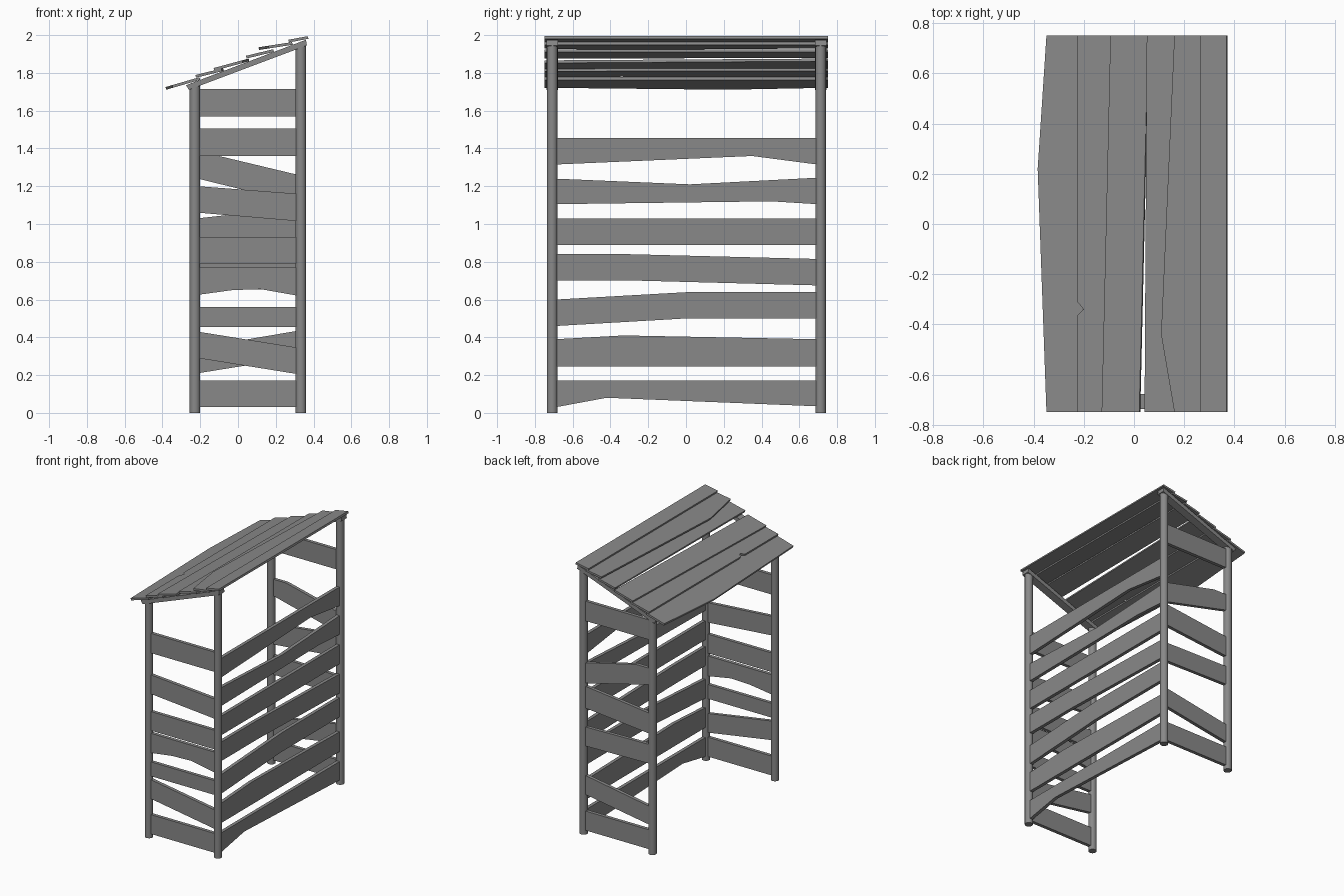
import bpy
import bmesh
import math
from mathutils import Vector

cube = bpy.data.objects.get("Cube")
if cube:
    bpy.data.objects.remove(cube, do_unlink=True)

# Single weathered wood colour
wood = bpy.data.materials.new("grey_wood")
wood.use_nodes = True
GREY = (0.25, 0.25, 0.25, 1)
wood.diffuse_color = GREY
wood.node_tree.nodes["Principled BSDF"].inputs["Base Color"].default_value = GREY

POST_X = (-0.228, 0.333)
POST_Y = (-0.708, 0.713)
POST_R = 0.028
BOARD_T = 0.025


def roof_z(x):
    """Height of the rafter tops."""
    return 1.839 + 0.379 * x


def slab(name, points, offset):
    """Solid made from a planar outline pushed along an offset."""
    bm = bmesh.new()
    face = bm.faces.new([bm.verts.new(p) for p in points])
    pushed = bmesh.ops.extrude_face_region(bm, geom=[face])["geom"]
    verts = [v for v in pushed if isinstance(v, bmesh.types.BMVert)]
    bmesh.ops.translate(bm, verts=verts, vec=Vector(offset))
    bmesh.ops.recalc_face_normals(bm, faces=bm.faces)
    mesh = bpy.data.meshes.new(name)
    bm.to_mesh(mesh)
    bm.free()
    obj = bpy.data.objects.new(name, mesh)
    bpy.context.collection.objects.link(obj)
    mesh.materials.append(wood)
    return obj


# Round corner posts
for x, height, side in zip(POST_X, (1.735, 1.95), ("low", "high")):
    for y, end in zip(POST_Y, ("front", "back")):
        bpy.ops.mesh.primitive_cylinder_add(
            vertices=24, radius=POST_R, depth=height, location=(x, y, height / 2))
        post = bpy.context.object
        post.name = f"{end}_{side}_post"
        post.data.materials.append(wood)
        bpy.ops.object.shade_smooth_by_angle(angle=math.radians(40))


def wall(name, boards, span, place, offset):
    """Boards given as (top line, bottom line); a line is (start, end, kinks...)."""
    a, b = span
    for i, (top, bottom) in enumerate(boards):
        def line(spec):
            return [(a, spec[0]), *spec[2:], (b, spec[1])]
        outline = line(bottom) + line(top)[::-1]
        slab(f"{name}_{i + 1}", [place(u, z) for u, z in outline], offset)


def flat(z):
    return (z, z)


# Long wall under the high edge
long_boards = [
    (flat(1.455), (1.315, 1.315, (0.35, 1.36))),
    ((1.24, 1.245, (0.02, 1.21)), (1.105, 1.105, (0.45, 1.12))),
    (flat(1.03), flat(0.89)),
    ((0.84, 0.815, (-0.3, 0.84)), (0.70, 0.675, (-0.25, 0.70))),
    ((0.60, 0.64, (0.02, 0.64)), (0.46, 0.50, (0.0, 0.50))),
    ((0.39, 0.39, (-0.33, 0.41)), flat(0.245)),
    (flat(0.172), (0.03, 0.035, (-0.42, 0.08))),
]
wall("long_board", long_boards, (-0.69, 0.695),
     lambda y, z: (POST_X[1] - BOARD_T / 2, y, z), (BOARD_T, 0, 0))

# End walls
front_boards = [
    (flat(1.505), flat(1.36)),
    ((1.20, 1.16), (1.06, 1.015)),
    (flat(0.93), flat(0.79)),
    (flat(0.77), (0.625, 0.62, (-0.03, 0.65), (0.12, 0.655))),
    (flat(0.56), flat(0.455)),
    ((0.43, 0.345), (0.29, 0.205)),
    (flat(0.172), flat(0.03)),
]
back_boards = [
    (flat(1.715), flat(1.57)),
    ((1.36, 1.26, (-0.1, 1.36)), (1.24, 1.11)),
    ((1.03, 1.09), (0.88, 0.93)),
    ((0.80, 0.79), (0.66, 0.65)),
    ((0.345, 0.435), (0.21, 0.295)),
    (flat(0.172), flat(0.03)),
]
for end, boards, y in zip(("front", "back"), (front_boards, back_boards), POST_Y):
    wall(f"{end}_board", boards, (-0.212, 0.318),
         lambda x, z, y=y: (x, y - BOARD_T / 2, z), (0, BOARD_T, 0))

# Sloping rafters on the posts
for y, end in zip(POST_Y, ("front", "back")):
    ends = [(-0.275, roof_z(-0.275)), (0.36, roof_z(0.36)),
            (0.365, roof_z(0.36) - 0.03), (-0.26, roof_z(-0.26) - 0.03)]
    slab(f"{end}_rafter", [(x, y - 0.03, z) for x, z in ends], (0, 0.06, 0))

# Lapped roof planks: lower edge (x, y), upper edge x front/back, lift of lower edge
Y0, Y1 = -0.75, 0.752
planks = [
    ([(-0.345, Y0), (-0.38, 0.22), (-0.345, Y1)], (-0.2, -0.2), 0.016),
    ([(-0.222, Y0), (-0.222, -0.365), (-0.197, -0.34), (-0.222, -0.31),
      (-0.222, Y1)], (-0.085, -0.075), 0.02),
    ([(-0.125, Y0), (-0.09, Y1)], (0.025, 0.06), 0.02),
    ([(0.046, Y0), (0.055, Y1)], (0.19, 0.19), 0.02),
    ([(0.165, Y0), (0.112, -0.44), (0.165, Y1)], (0.29, 0.29), 0.04),
    ([(0.27, Y0), (0.27, Y1)], (0.373, 0.373), 0.02),
]
for i, (lower, upper, lift) in enumerate(planks):
    low_x = min(x for x, y in lower)
    high_x = max(upper)
    z0, z1 = roof_z(low_x) + lift, roof_z(high_x)
    slope = (z1 - z0) / (high_x - low_x)
    outline = lower + [(upper[1], Y1), (upper[0], Y0)]
    slab(f"roof_plank_{i + 1}",
         [(x, y, z0 + slope * (x - low_x)) for x, y in outline],
         (-0.004, 0, 0.014))
